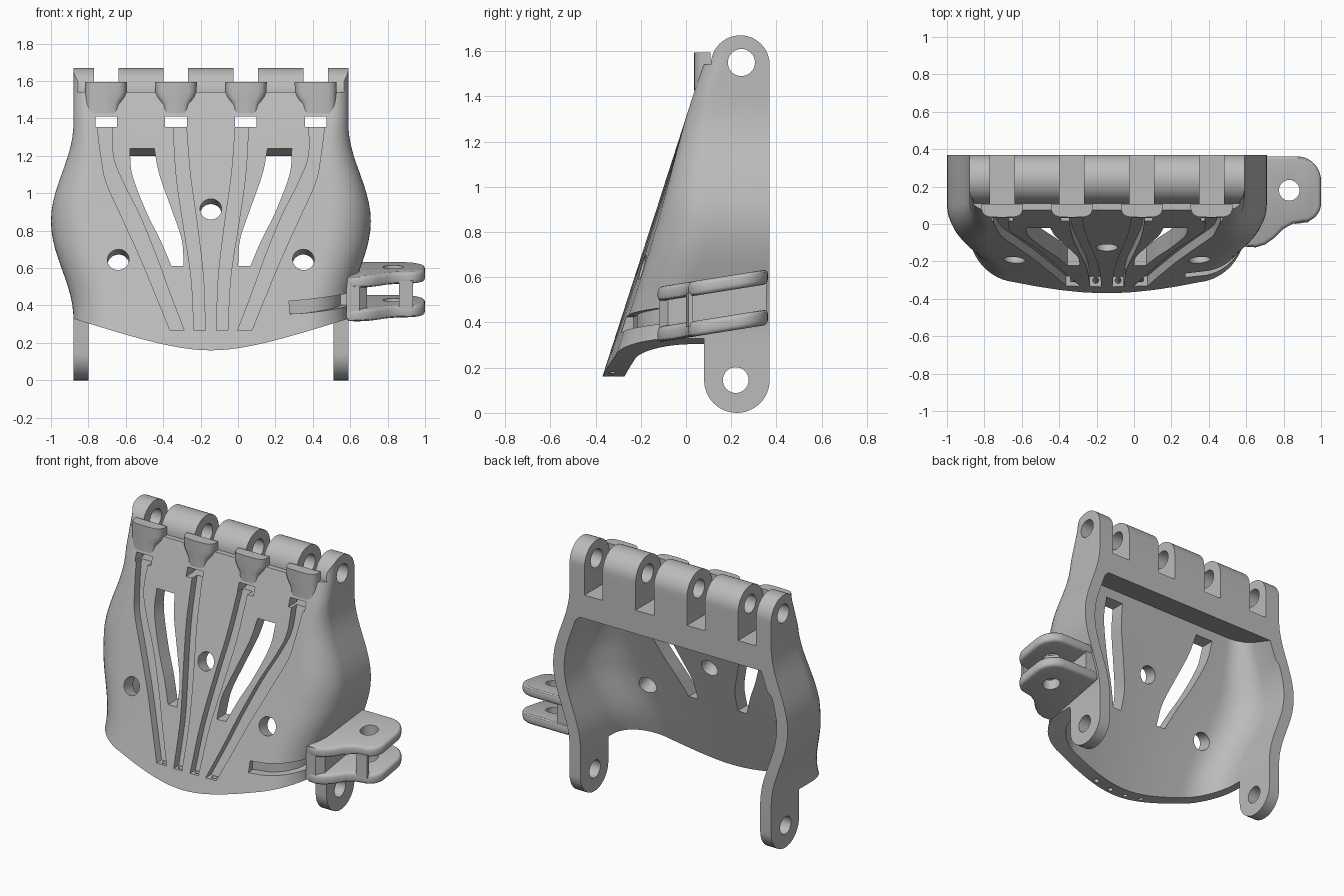
import bpy, bmesh, math
from mathutils import Vector

if "Cube" in bpy.data.objects:
    bpy.data.objects.remove(bpy.data.objects["Cube"])

CX = -0.145      # centre line of the palm
BACK = 0.37
SLOPE = 0.3226   # lean of the front face

grey = bpy.data.materials.new("light_grey")
grey.use_nodes = True
grey.diffuse_color = (0.5, 0.5, 0.5, 1)
grey.node_tree.nodes["Principled BSDF"].inputs["Base Color"].default_value = (0.5, 0.5, 0.5, 1)


def loft(name, rings):
    """Closed solid through a list of equal rings."""
    bm = bmesh.new()
    rows = [[bm.verts.new(p) for p in ring] for ring in rings]
    n = len(rows[0])
    for a, b in zip(rows, rows[1:]):
        for i in range(n):
            j = (i + 1) % n
            bm.faces.new((a[i], a[j], b[j], b[i]))
    bm.faces.new(rows[0])
    bm.faces.new(rows[-1])
    bmesh.ops.recalc_face_normals(bm, faces=bm.faces)
    mesh = bpy.data.meshes.new(name)
    bm.to_mesh(mesh)
    bm.free()
    mesh.materials.append(grey)
    ob = bpy.data.objects.new(name, mesh)
    bpy.context.collection.objects.link(ob)
    return ob


def activate(ob):
    bpy.ops.object.select_all(action='DESELECT')
    ob.select_set(True)
    bpy.context.view_layer.objects.active = ob


def cut(ob, cutter):
    mod = ob.modifiers.new("cut", 'BOOLEAN')
    mod.operation, mod.solver, mod.object = 'DIFFERENCE', 'EXACT', cutter
    activate(ob)
    bpy.ops.object.modifier_apply(modifier=mod.name)
    bpy.data.objects.remove(cutter)


def smooth(ob, angle=32):
    activate(ob)
    bpy.ops.object.shade_smooth_by_angle(angle=math.radians(angle))


def rod(a, b, r, n=32):
    a, b = Vector(a), Vector(b)
    q = (b - a).to_track_quat('Z', 'Y')
    ring = [q @ Vector((r * math.cos(t), r * math.sin(t), 0))
            for t in (2 * math.pi * i / n for i in range(n))]
    return loft("cutter", [[a + p for p in ring], [b + p for p in ring]])


def box(x0, x1, y0, y1, z0, z1):
    ring = [(x0, y0), (x1, y0), (x1, y1), (x0, y1)]
    return loft("cutter", [[(x, y, z) for x, y in ring] for z in (z0, z1)])


def side_prism(profile):
    """Prism along x from a (y, z) profile."""
    return loft("cutter", [[(x, y, z) for y, z in profile] for x in (-2, 2)])


def arc(cy, cz, r, a0, a1, n=24):
    return [(cy + r * math.cos(math.radians(a0 + (a1 - a0) * i / n)),
             cz + r * math.sin(math.radians(a0 + (a1 - a0) * i / n))) for i in range(n + 1)]


def spline(pts, n=6):
    """Smooth curve through the points."""
    v = [Vector(p) for p in pts]
    v = [2 * v[0] - v[1]] + v + [2 * v[-1] - v[-2]]
    out = []
    for a, b, c, d in zip(v, v[1:], v[2:], v[3:]):
        for t in (i / n for i in range(n)):
            out.append((2 * b + (c - a) * t + (2 * a - 5 * b + 4 * c - d) * t * t
                        + (3 * b - a - 3 * c + d) * t ** 3) / 2)
    return out + [v[-2]]


# Palm shape
def half_width(z):
    t = max(-1, min(1, (z - 0.85) / 0.52))
    return 0.735 + 0.06 * (1 + math.cos(math.pi * t))


def front(dx, z):
    bulge = 0.035 * max(0, min(1, (1.3 - z) / 0.9))
    return -0.37 + SLOPE * (min(z, 1.6) - 0.16) + bulge * (dx / 0.55) ** 2


def half_section(z, inset=0.0):
    w = half_width(z) - inset
    r = 0.24 - 0.15 * max(0, min(1, (z - 0.8) / 0.6))
    f = inset * 1.22
    yc = front(w - r, z) + f + r
    pts = [(w - r + r * math.cos(a), yc - r * math.sin(a))
           for a in (math.pi / 2 * i / 12 for i in range(13))]
    return pts + [((w - r) * t, front((w - r) * t, z) + f) for t in (0.75, 0.5, 0.25, 0)]


def section(z, inset=0.0, back=BACK):
    half = half_section(z, inset)
    half = [(half[0][0], back)] + half
    full = half + [(-x, y) for x, y in half[-2::-1]]
    return [Vector((CX + x, y, z)) for x, y in full]


levels = [-0.2] + [0.3 + 0.05 * i for i in range(27)] + [1.8]
palm = loft("palm_shell", [section(z) for z in levels])

# Hollow inside with a slanted ceiling
inner = [section(z, 0.08, 0.6) for z in [-0.4] + [0.3 + 0.05 * i for i in range(16)]]
ceiling = section(1.29, 0.08, 0.6)
for p in ceiling:
    p.z = 1.2 + (BACK - p.y) * 0.35
cut(palm, loft("cutter", inner + [ceiling]))

# Curved lower edge, rounded wrist lugs and rounded knuckle bar
edge = [(CX + d, 0.06 + math.hypot(0.1, 0.34 * d)) for d in (i * 0.05 for i in range(-20, 21))]
edge = [(-1.3, -0.5)] + edge + [(1.1, -0.5)]
cut(palm, loft("cutter", [[(x, y, z) for x, z in edge] for y in (-1, 0.08)]))
cut(palm, side_prism([(0, 0.145)] + arc(0.225, 0.145, 0.145, 180, 360)
                     + [(0.5, 0.145), (0.5, -0.4), (0, -0.4)]))
cut(palm, side_prism([(-0.5, 1.54)] + arc(0.24, 1.54, 0.13, 180, 0)
                     + [(0.5, 1.54), (0.5, 2), (-0.5, 2)]))

# Finger notches with cord windows, and hinge pin bores
fingers = [CX + d for d in (-0.56, -0.187, 0.187, 0.56)]
for x in fingers:
    cut(palm, box(x - 0.066, x + 0.066, 0.1, 0.6, 1.355, 2))
    cut(palm, box(x - 0.058, x + 0.058, -0.3, 0.2, 1.355, 1.41))
cut(palm, rod((-2, 0.245, 1.55), (2, 0.245, 1.55), 0.06))
cut(palm, rod((-2, 0.22, 0.145), (2, 0.22, 0.145), 0.057))


def ribbon(path, side, y0, y1):
    """Cutter following (offset, z, width) points on the front face."""
    return loft("cutter", [[(CX + side * (d + u * w / 2), front(d, z) + y, z)
                            for u, y in ((-1, y0), (1, y0), (1, y1), (-1, y1))]
                           for d, z, w in spline(path)])


# Cord grooves, open slots and screw holes on the front
outer_path = [(0.567, 1.37, 0.085), (0.555, 1.2, 0.065), (0.515, 1.06, 0.09), (0.43, 0.88, 0.1),
              (0.335, 0.66, 0.09), (0.265, 0.48, 0.08), (0.18, 0.265, 0.075)]
inner_path = [(0.167, 1.37, 0.07), (0.148, 1.1, 0.075), (0.113, 0.85, 0.075),
              (0.073, 0.55, 0.065), (0.06, 0.265, 0.06)]
slot_path = [(0.368, 1.24, 0.13), (0.348, 1.1, 0.145), (0.275, 0.9, 0.14),
             (0.213, 0.75, 0.115), (0.178, 0.61, 0.065)]
for side in (-1, 1):
    cut(palm, ribbon(slot_path, side, -0.1, 0.18))
    for path in (outer_path, inner_path):
        cut(palm, ribbon(path, side, -0.1, 0.055))
        d = path[-1][0]
        cut(palm, rod((CX + side * d, front(d, 0.32) + 0.035, 0.32),
                      (CX + side * d, front(d, 0.1) + 0.035, 0.1), 0.016, 12))
for d, z in ((0, 0.915), (-0.495, 0.645), (0.495, 0.645)):
    y = front(d, z)
    cut(palm, rod((CX + d, y - 0.2, z + 0.2 * SLOPE), (CX + d, y + 0.25, z - 0.25 * SLOPE), 0.058))

# Thumb cord groove wrapping round the left corner
pts = [Vector((CX + x, y, 0)) for x, y in half_section(0.4)][::-1]
pts = [p for p in pts if p.y < -0.05 and p.x > 0.2]
pts[0].x = 0.275
rings = []
for i, p in enumerate(pts):
    run = pts[min(i + 1, len(pts) - 1)] - pts[max(i - 1, 0)]
    nrm = Vector((run.y, -run.x, 0)).normalized()
    mid = 0.39 + 0.05 * i / len(pts)
    rings.append([p + nrm * o + Vector((0, 0, mid + h))
                  for o, h in ((0.06, -0.035), (0.06, 0.035), (-0.045, 0.035), (-0.045, -0.035))])
cut(palm, loft("cutter", rings))
smooth(palm)

# Finger stops in front of the notches; the outer ones stay wide on their outer side
stop = [(1, 0.108), (1, 0.08), (0.92, 0.058), (0.8, 0.045), (0.6, 0.038), (0, 0.035)]
stop = stop + [(-u, y) for u, y in stop[-2::-1]]
for i, x in enumerate(fingers):
    wide = {0: -1, 3: 1}.get(i, 0)
    rows = []
    for z, k in ((1.425, 0.62), (1.475, 0.66), (1.495, 0.8), (1.515, 0.92), (1.54, 0.99), (1.595, 1)):
        rows.append([(x + 0.112 * u * (1 if u * wide > 0 else k), y, z) for u, y in stop])
    smooth(loft(f"finger_stop_{i + 1}", rows), 40)

# Thumb hinge on the left side: tilted prongs, base and post
prong = [(0.58, -0.12), (0.65, -0.125), (0.7, -0.11), (0.75, -0.075), (0.8, -0.025), (0.85, 0.002)]
prong += arc(0.9, 0.11, 0.1, -90, 0, 8) + arc(0.87, 0.232, 0.13, 0, 90, 10) + [(0.6, 0.362)]
base = [(0.58, -0.12), (0.65, -0.12), (0.69, -0.08), (0.69, 0.355), (0.585, 0.355)]
post = [(0.86, 0), (0.935, 0.01), (0.935, 0.03), (0.86, 0.022)]
for name, outline, z0, z1, bevel in (("upper_thumb_prong", prong, 0.512, 0.577, 0.02),
                                     ("lower_thumb_prong", prong, 0.332, 0.4, 0.02),
                                     ("thumb_hinge_base", base, 0.35, 0.57, 0),
                                     ("thumb_cord_post", post, 0.38, 0.53, 0)):
    part = loft(name, [[(x, y, z + 0.16 * y) for x, y in outline] for z in (z0, z1)])
    if bevel:
        mod = part.modifiers.new("bevel", 'BEVEL')
        mod.width, mod.segments, mod.limit_method = bevel, 3, 'ANGLE'
        mod.angle_limit = math.radians(50)
        activate(part)
        bpy.ops.object.modifier_apply(modifier=mod.name)
        cut(part, rod((0.83, 0.18, 0.2), (0.83, 0.18, 0.8), 0.055))
    smooth(part)
